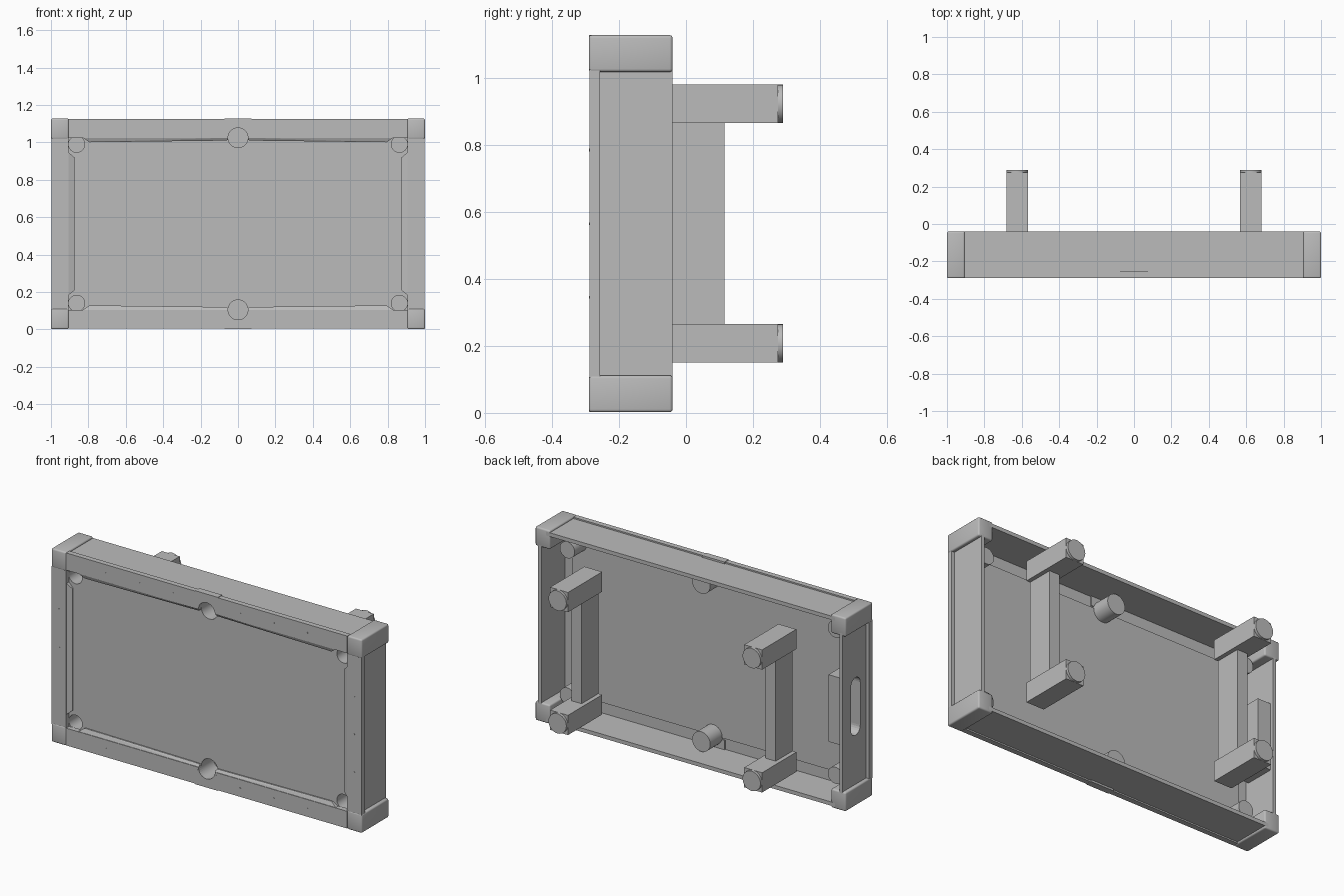
import bpy
import bmesh
from math import pi
from mathutils import Matrix, Vector

cube = bpy.data.objects.get("Cube")
if cube:
    bpy.data.objects.remove(cube)

MID = 0.565          # height of the table's centre line
BED, RIM = -0.262, -0.288
SIDES = (-1, 1)

grey = bpy.data.materials.new("plain_grey")
grey.use_nodes = True
COLOUR = (0.5, 0.5, 0.5, 1)
grey.diffuse_color = COLOUR
grey.node_tree.nodes["Principled BSDF"].inputs["Base Color"].default_value = COLOUR


def finish(name, bm):
    bmesh.ops.recalc_face_normals(bm, faces=bm.faces)
    mesh = bpy.data.meshes.new(name)
    bm.to_mesh(mesh)
    bm.free()
    mesh.materials.append(grey)
    obj = bpy.data.objects.new(name, mesh)
    bpy.context.collection.objects.link(obj)
    return obj


def box(name, x, y, z):
    """Box from (low, high) ranges, in either order."""
    bm = bmesh.new()
    bmesh.ops.create_cube(bm, size=1)
    for v in bm.verts:
        v.co = [r[0] if c < 0 else r[1] for c, r in zip(v.co, (x, y, z))]
    return finish(name, bm)


def disc(name, x, z, radius, y0, y1, sides=32):
    """Cylinder running along y."""
    bm = bmesh.new()
    bmesh.ops.create_cone(bm, cap_ends=True, segments=sides, radius1=radius,
                          radius2=radius, depth=abs(y1 - y0))
    bm.transform(Matrix.Translation((x, (y0 + y1) / 2, z)) @ Matrix.Rotation(pi / 2, 4, "X"))
    return finish(name, bm)


def hull(name, points):
    bm = bmesh.new()
    for p in points:
        bm.verts.new(p)
    bmesh.ops.convex_hull(bm, input=bm.verts)
    return finish(name, bm)


def activate(obj):
    bpy.ops.object.select_all(action="DESELECT")
    obj.select_set(True)
    bpy.context.view_layer.objects.active = obj


def apply_all(obj):
    activate(obj)
    for m in list(obj.modifiers):
        bpy.ops.object.modifier_apply(modifier=m.name)


def cut(obj, cutters):
    for c in cutters:
        c.hide_render = True
        m = obj.modifiers.new("cut", "BOOLEAN")
        m.operation, m.solver, m.object = "DIFFERENCE", "EXACT", c
    apply_all(obj)


def smooth(obj):
    activate(obj)
    bpy.ops.object.shade_smooth_by_angle(angle=0.6)


# pocket wells and their cutters
pockets = [(sx * 0.863, MID + sz * 0.425, 0.043) for sx in SIDES for sz in SIDES]
pockets += [(0, MID + sz * 0.46, 0.053) for sz in SIDES]
cutters = []
for x, z, r in pockets:
    cutter = disc("pocket_cutter", x, z, r, -0.4, -0.15)
    cutters.append(cutter)
    well = disc("pocket_well", x, z, r + 0.005, BED + 0.002, -0.14)
    cut(well, [cutter])
    smooth(well)
middle = cutters[4:]

# playing bed
bed = box("bed", (-0.91, 0.91), (BED, -0.25), (MID - 0.465, MID + 0.465))
cut(bed, cutters)

for s in SIDES:
    # long rails, cushions and apron
    rail = box("long_rail", (-0.905, 0.905), (RIM, -0.257),
               (MID + s * 0.46, MID + s * 0.56))
    cut(rail, middle)
    trim = box("middle_pocket_trim", (-0.073, 0.073), (RIM - 0.001, -0.25),
               (MID + s * 0.475, MID + s * 0.563))
    cut(trim, middle)
    box("long_apron", (-0.93, 0.93), (-0.257, -0.04),
        (MID + s * 0.53, MID + s * 0.552))
    for sx in SIDES:
        base, inner, outer = MID + s * 0.461, MID + s * 0.445, MID + s * 0.436
        points = [(sx * x, y, base) for x in (0.04, 0.83) for y in (-0.285, BED)]
        points += [(sx * 0.06, y, inner) for y in (-0.275, -0.268)]
        points += [(sx * 0.795, y, outer) for y in (-0.275, -0.268)]
        cut(hull("long_cushion", points), middle)

    # end rail and cushion
    box("end_rail", (s * 0.905, s * 0.998), (RIM, -0.257), (MID - 0.46, MID + 0.46))
    points = [(s * 0.906, y, MID + h) for h in (-0.382, 0.382) for y in (-0.285, BED)]
    points += [(s * 0.874, y, MID + h) for h in (-0.355, 0.355) for y in (-0.275, -0.268)]
    hull("end_cushion", points)

    # rounded corner blocks
    for sz in SIDES:
        corner = box("corner_block", (s * 0.905, s), (-0.29, -0.04),
                     (MID + sz * 0.453, MID + sz * 0.563))
        bevel = corner.modifiers.new("round", "BEVEL")
        bevel.width, bevel.segments = 0.009, 3
        apply_all(corner)
        smooth(corner)

    # sight markers
    for k in (-1, 0, 1):
        disc("end_sight", s * 0.95, MID + k * 0.22, 0.004, RIM - 0.002, RIM + 0.002, 8)
    for k in (1, 2, 3):
        for sz in SIDES:
            disc("long_sight", s * 0.216 * k, MID + sz * 0.51, 0.004,
                 RIM - 0.002, RIM + 0.002, 8)

    # legs, feet and the beam between them
    for sz in SIDES:
        box("leg", (s * 0.5675, s * 0.6825), (-0.04, 0.275),
            (MID + sz * 0.3, MID + sz * 0.415))
        smooth(disc("foot", s * 0.625, MID + sz * 0.3575, 0.0575, 0.275, 0.29))
    box("leg_beam", (s * 0.592, s * 0.658), (-0.04, 0.115), (MID - 0.3, MID + 0.3))

# end aprons, with a rounded ball-return slot and tray at one end
box("plain_end_apron", (0.96, 0.98), (-0.257, -0.04), (MID - 0.47, MID + 0.47))
slot_apron = box("slotted_end_apron", (-0.98, -0.96), (-0.257, -0.04),
                 (MID - 0.47, MID + 0.47))
tray = box("ball_return_tray", (-0.962, -0.875), (-0.235, -0.06), (MID - 0.195, MID + 0.195))
bm = bmesh.new()
for sz in SIDES:
    bmesh.ops.create_cone(bm, cap_ends=True, segments=24, radius1=0.043, radius2=0.043,
                          depth=0.2, matrix=Matrix.Translation((-0.99, -0.16, MID + sz * 0.125))
                          @ Matrix.Rotation(pi / 2, 4, "Y"))
points = [Vector(v.co) for v in bm.verts]
bm.free()
slot = hull("slot_cutter", points)
cut(slot_apron, [slot])
cut(tray, [slot])

for c in cutters + [slot]:
    bpy.data.objects.remove(c)
